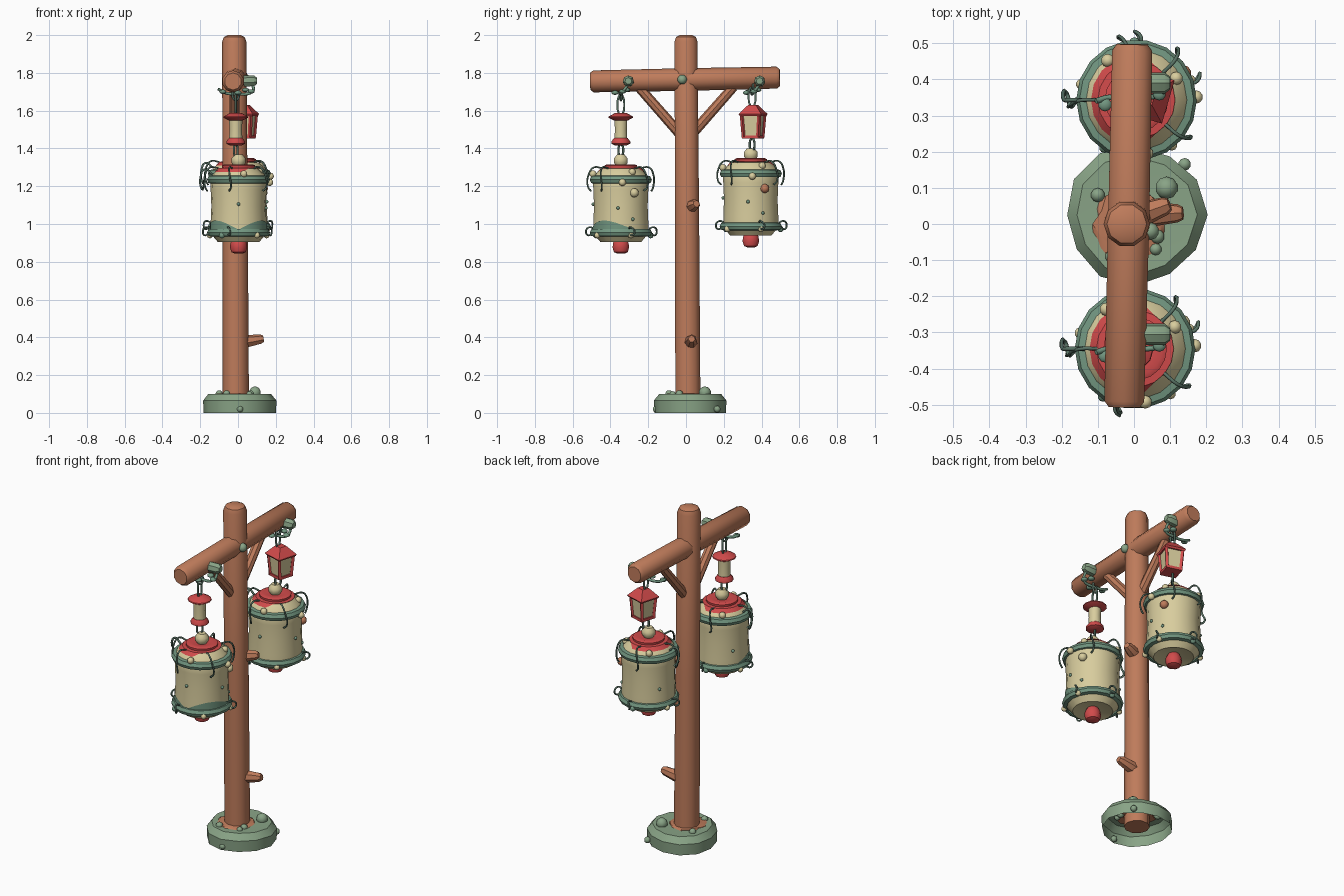
import bpy, bmesh, math
from mathutils import Vector
from math import sin, cos, pi, tau

if "Cube" in bpy.data.objects:
    bpy.data.objects.remove(bpy.data.objects["Cube"])


def material(name, rgb):
    m = bpy.data.materials.new(name)
    m.use_nodes = True
    m.diffuse_color = (*rgb, 1)
    bsdf = next(n for n in m.node_tree.nodes if n.type == 'BSDF_PRINCIPLED')
    bsdf.inputs["Base Color"].default_value = (*rgb, 1)
    return m


WOOD = material("warm wood", (0.52, 0.20, 0.105))
MOSS = material("moss stone", (0.25, 0.37, 0.24))
BAND = material("band green", (0.17, 0.31, 0.22))
CREAM = material("cream paper", (0.69, 0.61, 0.34))
RED = material("soft red", (0.64, 0.07, 0.07))
VINE = material("dark vine", (0.10, 0.17, 0.13))
meshes = []


def finish(name, bm, *mats):
    bmesh.ops.recalc_face_normals(bm, faces=bm.faces)
    me = bpy.data.meshes.new(name)
    bm.to_mesh(me)
    bm.free()
    for m in mats:
        me.materials.append(m)
    ob = bpy.data.objects.new(name, me)
    bpy.context.collection.objects.link(ob)
    meshes.append(ob)
    return ob


def sweep(name, path, radii, mat, segs=10, caps=(True, True), turn=0.0):
    """Rings of the given radii along a nearly straight path."""
    path = [Vector(p) for p in path]
    axis = (path[-1] - path[0]).normalized()
    u = axis.cross(Vector((0, 1, 0)) if abs(axis.y) < 0.9 else Vector((0, 0, 1))).normalized()
    v = axis.cross(u)
    bm = bmesh.new()
    rings = []
    for p, r in zip(path, radii):
        angles = [tau * k / segs + turn for k in range(segs)]
        rings.append([bm.verts.new(p + r * (u * cos(a) + v * sin(a))) for a in angles])
    for a, b in zip(rings, rings[1:]):
        for k in range(segs):
            j = (k + 1) % segs
            bm.faces.new((a[k], a[j], b[j], b[k]))
    for ring, cap in zip((rings[0], rings[-1]), caps):
        if cap:
            bm.faces.new(ring)
    return finish(name, bm, mat)


def lathe(name, centre, profile, mat, segs=18, **kw):
    """Upright profile of (radius, height) pairs, from bottom to top."""
    x, y, z = centre
    return sweep(name, [(x, y, z + h) for r, h in profile], [r for r, h in profile], mat, segs, **kw)


def ball(name, loc, r, mat, squash=1.0):
    bm = bmesh.new()
    bmesh.ops.create_uvsphere(bm, u_segments=10, v_segments=7, radius=r)
    for v in bm.verts:
        v.co = Vector((v.co.x, v.co.y, v.co.z * squash)) + Vector(loc)
    return finish(name, bm, mat)


def wire(name, pts, r, mat=VINE, closed=False):
    cu = bpy.data.curves.new(name, 'CURVE')
    cu.dimensions = '3D'
    cu.bevel_depth = r
    cu.bevel_resolution = 1
    cu.resolution_u = 4
    cu.use_fill_caps = True
    sp = cu.splines.new('BEZIER')
    sp.bezier_points.add(len(pts) - 1)
    for bp, p in zip(sp.bezier_points, pts):
        bp.co = p
        bp.handle_left_type = bp.handle_right_type = 'AUTO'
    sp.use_cyclic_u = closed
    cu.materials.append(mat)
    bpy.context.collection.objects.link(bpy.data.objects.new(name, cu))


def link(name, centre, half_w, half_h, turn):
    x, y, z = centre
    pts = [(x + half_w * cos(t) * cos(turn), y + half_w * cos(t) * sin(turn), z + half_h * sin(t))
           for t in [tau * k / 8 for k in range(8)]]
    wire(name, pts, 0.006, closed=True)


# Hollow mossy base with a patch of soil around the post
base = lathe("base_stone", (0.005, 0.025, 0),
             [(0.19, 0), (0.193, 0.065), (0.165, 0.10), (0.11, 0.098)], MOSS, 12, caps=(False, True))
for v in base.data.vertices:
    k = 1 + 0.03 * sin(3 * math.atan2(v.co.y, v.co.x) + 1)
    v.co.x *= k
    v.co.y *= k
soil = lathe("soil_patch", (-0.015, 0.0, 0.094), [(0.108, 0), (0.1, 0.009)], WOOD, 14)
for i, v in enumerate(soil.data.vertices):
    if i % 3 == 0:
        v.co.x *= 0.85
        v.co.y *= 0.85
for loc, r in (((0.09, 0.10, 0.108), 0.032), ((0.065, -0.035, 0.1), 0.02), ((0.06, -0.07, 0.098), 0.017),
               ((0.14, 0.165, 0.02), 0.018), ((0.01, -0.158, 0.02), 0.018), ((-0.06, -0.09, 0.1), 0.02),
               ((-0.1, 0.08, 0.1), 0.02)):
    ball("moss_pebble", loc, r, MOSS)

# Post, crossbeam, braces and pegs
sweep("post", [(-0.012, 0.01, 0.03), (-0.015, 0.006, 1.0), (-0.02, 0, 1.965), (-0.02, 0, 1.99), (-0.02, 0, 2.0)],
      [0.07, 0.067, 0.064, 0.055, 0.035], WOOD, 10)
sweep("crossbeam", [(-0.027, -0.507, 1.755), (-0.027, -0.49, 1.755), (-0.015, 0, 1.765),
                    (-0.005, 0.48, 1.775), (-0.005, 0.497, 1.775)],
      [0.045, 0.058, 0.06, 0.058, 0.045], WOOD, 10, turn=pi / 10)
for s in (-1, 1):
    sweep("brace", [(-0.018, s * 0.03, 1.475), (-0.018, s * 0.25, 1.725)], [0.028, 0.026], WOOD, 8)
sweep("lower_peg", [(0.03, 0.025, 0.375), (0.12, 0.03, 0.39), (0.135, 0.03, 0.392)], [0.036, 0.026, 0.018], WOOD, 7)
sweep("upper_peg", [(0.03, 0.03, 1.095), (0.085, 0.05, 1.105), (0.098, 0.055, 1.107)], [0.034, 0.026, 0.018], WOOD, 7)
ball("beam_moss", (0.045, -0.02, 1.765), 0.025, MOSS)


def big_lantern(x, y, z, side):
    at = (x, y, z)
    # Paper drum with tapered shoulder and underside
    lathe(side + "_lantern_body", at,
          [(0.05, 0.015), (0.11, 0), (0.148, 0.045), (0.148, 0.1), (0.144, 0.19), (0.148, 0.28), (0.15, 0.33),
           (0.135, 0.36), (0.105, 0.388), (0.05, 0.392)], CREAM)
    for h in (0.05, 0.33):
        lathe(side + "_lantern_band", at,
              [(0.14, h - 0.022), (0.16, h - 0.018), (0.167, h), (0.158, h + 0.018), (0.135, h + 0.022)],
              BAND, caps=(False, False))
    # Red collar, its spill on the shoulder, and finials
    lathe(side + "_lantern_collar", at, [(0.085, 0.38), (0.088, 0.405), (0.075, 0.411), (0.045, 0.405)], RED)
    spill = lathe(side + "_collar_spill", at, [(0.126, 0.371), (0.107, 0.391), (0.08, 0.393)], RED, caps=(False, False))
    for v in spill.data.vertices:
        if v.co.z < z + 0.38 and v.co.x - x > 0.03:
            v.co = Vector((x + (v.co.x - x) * 0.85, y + (v.co.y - y) * 0.85, z + 0.389))
    lathe(side + "_top_finial", at, [(0.025, 0.4), (0.038, 0.42), (0.038, 0.442), (0.022, 0.462)], CREAM, 10)
    lathe(side + "_bottom_finial", at, [(0.02, -0.062), (0.038, -0.054), (0.046, -0.03), (0.043, -0.005),
                                        (0.03, 0.02)], RED, 10)

    def around(a, r, h):
        return (x + r * cos(a), y + r * sin(a), z + h)

    # Beads and vine curls around both bands
    for k in range(5):
        a = tau * k / 5 + 0.35
        ball(side + "_lower_bead", around(a, 0.158, 0.035), 0.016, (CREAM, BAND)[k % 2])
    for a, r, h in ((0.5, 0.125, 0.37), (2.2, 0.135, 0.365), (0.05, 0.165, 0.315), (4.9, 0.15, 0.36)):
        ball(side + "_upper_bead", around(a, r, h), 0.019, CREAM)
    for a in (pi, 0.8, -0.7, 1.75, -1.9):
        wire(side + "_upper_vine", [around(a, 0.105, 0.39), around(a, 0.15, 0.395), around(a + 0.05, 0.176, 0.36),
                                    around(a + 0.1, 0.178, 0.29), around(a + 0.02, 0.165, 0.27)], 0.005)
    wire(side + "_curl", [around(pi, 0.14, 0.36), around(pi, 0.18, 0.385), around(pi, 0.2, 0.35),
                          around(pi - 0.1, 0.195, 0.28), around(pi + 0.1, 0.185, 0.3)], 0.006)
    for a in (pi, 0.3, -1.9, 1.5):
        wire(side + "_lower_vine", [around(a, 0.15, 0.07), around(a, 0.175, 0.078), around(a + 0.1, 0.19, 0.055),
                                    around(a + 0.05, 0.18, 0.035), around(a, 0.165, 0.04)], 0.005)
    return around


front, back = (0.003, -0.345, 0.905), (0.007, 0.343, 0.938)
on_front = big_lantern(*front, "front")
on_back = big_lantern(*back, "back")
ball("front_knob", on_front(0.5, 0.148, 0.26), 0.024, CREAM)
ball("back_knob", on_back(0.52, 0.148, 0.25), 0.024, WOOD)
for on in (on_front, on_back):
    for a, h in ((-0.1, 0.18), (0.45, 0.12), (-pi / 2, 0.2), (2.6, 0.15)):
        ball("paper_speck", on(a, 0.146, h), 0.009, BAND)

# Moss creeping up the front drum in two waves
creep = lathe("moss_creep", front, [(0.15, 0.05), (0.151, 0.08)], BAND, 36, caps=(False, False))
for v in creep.data.vertices:
    if v.co.z > front[2] + 0.07:
        a = math.atan2(v.co.y - front[1], v.co.x - front[0])
        v.co.z += 0.055 * max(0, 0.5 - sin(a)) * abs(cos(a)) - 0.015

# Small round lantern in front
fx, fy = -0.012, -0.345
lathe("round_lantern_paper", (fx, fy, 0), [(0.036, 1.435), (0.033, 1.5), (0.036, 1.56)], CREAM, 10)
lathe("round_lantern_roof", (fx, fy, 0), [(0.035, 1.547), (0.066, 1.563), (0.064, 1.569), (0.03, 1.588)], RED, 12)
lathe("round_lantern_foot", (fx, fy, 0), [(0.03, 1.415), (0.05, 1.425), (0.05, 1.437), (0.036, 1.455)], RED, 12)

# Small square lantern behind
bx, by, turn = 0.035, 0.355, 0.5
square = dict(segs=4, turn=turn)
lathe("square_lantern_paper", (bx, by, 0), [(0.056, 1.46), (0.068, 1.58)], CREAM, **square)
lathe("square_lantern_roof", (bx, by, 0), [(0.08, 1.572), (0.088, 1.582), (0.045, 1.618), (0.03, 1.63)], RED, **square)
lathe("square_lantern_foot", (bx, by, 0), [(0.066, 1.452), (0.066, 1.468)], RED, **square)
paper = bpy.data.objects["square_lantern_paper"].data.vertices
for k in range(4):
    sweep("lantern_corner", [paper[k].co, paper[k + 4].co], [0.011, 0.011], RED, 4)

# Chains, hooks and the mossy pins through the beam
for x, y, top, low, name in ((fx, fy, 1.585, 1.39, "front"), (bx - 0.015, by - 0.005, 1.628, 1.42, "back")):
    link(name + "_chain_link", (x, y, top + 0.045), 0.018, 0.055, pi / 2)
    link(name + "_chain_link", (x, y, top + 0.1), 0.018, 0.03, 0.3)
    link(name + "_lower_link", (x, y, low), 0.016, 0.034, 0.9)
    py = y + 0.04
    sweep(name + "_pin", [(0.03, py, 1.755), (0.085, py, 1.757), (0.1, py, 1.757)], [0.03, 0.03, 0.018], MOSS, 7)
    wire(name + "_sling", [(0.08, py, 1.74), (0.075, y + 0.01, 1.7), (x, y, 1.688), (-0.07, y, 1.695),
                           (-0.105, y - 0.01, 1.715)], 0.008, BAND)
    for dx, dy, dz in ((0.07, 0.01, 1.702), (-0.08, -0.02, 1.70), (0.0, -0.03, 1.695), (0.04, 0.03, 1.71)):
        ball(name + "_leaf", (dx, y + dy, dz), 0.019, BAND, 0.6)

# Smooth shading with crisp edges
bpy.ops.object.select_all(action='DESELECT')
for ob in meshes:
    ob.select_set(True)
bpy.context.view_layer.objects.active = meshes[0]
bpy.ops.object.shade_smooth_by_angle(angle=math.radians(38))
